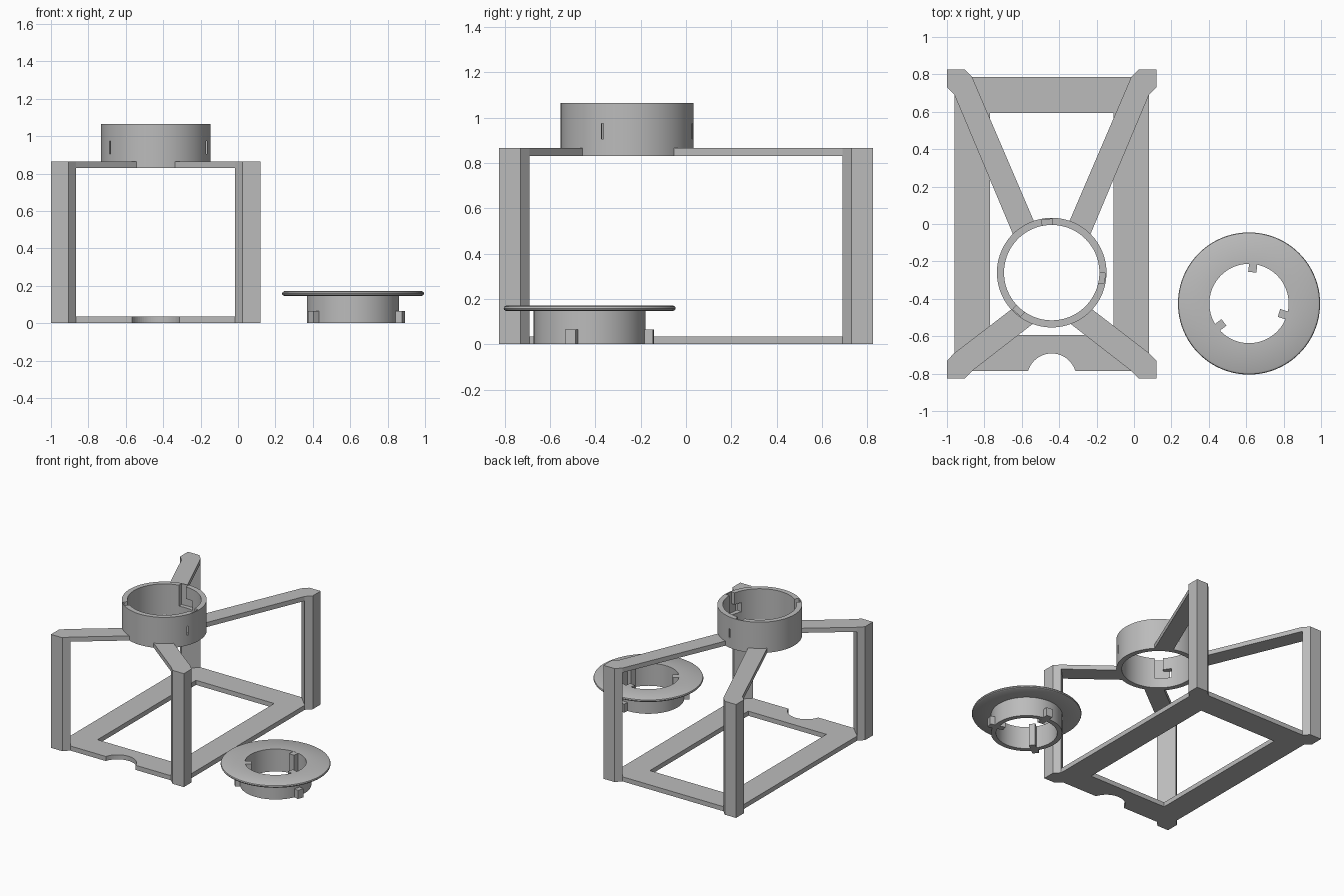
import bpy, bmesh, math
from mathutils import Matrix, Vector

cube = bpy.data.objects.get("Cube")
if cube:
    bpy.data.objects.remove(cube, do_unlink=True)

grey = bpy.data.materials.new("plain_grey")
grey.use_nodes = True
colour = (0.5, 0.5, 0.5, 1)
grey.diffuse_color = colour
grey.node_tree.nodes["Principled BSDF"].inputs["Base Color"].default_value = colour

FRAME_X = -0.44          # centre line of the stand
RING = (FRAME_X, -0.26)  # holder ring centre
CAP = (0.615, -0.425)    # loose cap centre
TOP = 0.865              # top of the legs
PLATE = 0.035            # thickness of base and arms


def finish(bm, name):
    bmesh.ops.recalc_face_normals(bm, faces=bm.faces)
    mesh = bpy.data.meshes.new(name)
    bm.to_mesh(mesh)
    bm.free()
    mesh.materials.append(grey)
    obj = bpy.data.objects.new(name, mesh)
    bpy.context.collection.objects.link(obj)
    return obj


def prism(name, points, z0, z1):
    """Extrude a flat outline between two heights."""
    bm = bmesh.new()
    face = bm.faces.new([bm.verts.new((x, y, z0)) for x, y in points])
    out = bmesh.ops.extrude_face_region(bm, geom=[face])
    verts = [v for v in out["geom"] if isinstance(v, bmesh.types.BMVert)]
    bmesh.ops.translate(bm, verts=verts, vec=(0, 0, z1 - z0))
    return finish(bm, name)


def lathe(name, profile, centre, steps=96):
    """Turn a closed (radius, height) profile around a vertical axis."""
    bm = bmesh.new()
    rings = []
    for i in range(steps):
        a = math.tau * i / steps
        rings.append([bm.verts.new((centre[0] + r * math.cos(a),
                                    centre[1] + r * math.sin(a), z)) for r, z in profile])
    n = len(profile)
    for i in range(steps):
        a, b = rings[i], rings[(i + 1) % steps]
        for j in range(n):
            k = (j + 1) % n
            bm.faces.new((a[j], b[j], b[k], a[k]))
    return finish(bm, name)


def radial_box(name, centre, degrees, r, side, z):
    """Box given by radial, sideways and height ranges at an angle."""
    bm = bmesh.new()
    bmesh.ops.create_cube(bm, size=1)
    ranges = (r, side, z)
    bm.transform(Matrix.Translation((centre[0], centre[1], 0))
                 @ Matrix.Rotation(math.radians(degrees), 4, "Z")
                 @ Matrix.Translation(Vector([(a + b) / 2 for a, b in ranges]))
                 @ Matrix.Diagonal([b - a for a, b in ranges] + [1]))
    return finish(bm, name)


def boolean(obj, tool, operation):
    """Cut or join a helper, then remove it."""
    mod = obj.modifiers.new("shape", "BOOLEAN")
    mod.operation, mod.solver, mod.object = operation, "EXACT", tool
    bpy.context.view_layer.objects.active = obj
    bpy.ops.object.modifier_apply(modifier=mod.name)
    bpy.data.objects.remove(tool, do_unlink=True)


def smooth(obj):
    bpy.ops.object.select_all(action="DESELECT")
    obj.select_set(True)
    bpy.context.view_layer.objects.active = obj
    bpy.ops.object.shade_smooth_by_angle(angle=math.radians(30))


# Legs and arms, mirrored about the stand's centre line
leg = [(0.56, 0.825), (0.465, 0.825), (0.425, 0.785), (0.52, 0.69), (0.56, 0.73)]
back_arm = [(0.425, 0.785), (0.52, 0.69), (0.205, -0.06), (0.095, 0.015)]
front_arm = [(0.425, -0.785), (0.52, -0.69), (0.217, -0.457), (0.1, -0.533)]
for side, s in (("left", 1), ("right", -1)):
    def place(points, flip=1):
        return [(FRAME_X + s * x, flip * y) for x, y in points]
    prism(f"{side}_back_leg", place(leg), 0, TOP)
    prism(f"{side}_front_leg", place(leg, -1), 0, TOP)
    prism(f"{side}_back_arm", place(back_arm), TOP - PLATE, TOP)
    prism(f"{side}_front_arm", place(front_arm), TOP - PLATE, TOP)

# Base frame with window and front notch
outer = [(0.52, 0.69), (0.425, 0.785), (-0.425, 0.785), (-0.52, 0.69),
         (-0.52, -0.69), (-0.425, -0.785), (0.425, -0.785), (0.52, -0.69)]
base = prism("base_frame", [(FRAME_X + x, y) for x, y in outer], 0, PLATE)
window = [(sx * 0.33 + FRAME_X, sy * 0.593)
          for sx, sy in ((1, 1), (-1, 1), (-1, -1), (1, -1))]
boolean(base, prism("window_cutter", window, -0.1, 0.1), "DIFFERENCE")
notch = [(FRAME_X + 0.132 * math.cos(math.tau * i / 64),
          -0.824 + 0.132 * math.sin(math.tau * i / 64)) for i in range(64)]
boolean(base, prism("notch_cutter", notch, -0.1, 0.1), "DIFFERENCE")

# Holder ring with twist-lock slots on the inside
ring = lathe("holder_ring", [(0.255, 0.83), (0.293, 0.83), (0.293, 1.065), (0.255, 1.065)], RING)
for angle in (95, -6, 229):
    entry = radial_box("slot_cutter", RING, angle, (0.22, 0.285), (-0.028, 0.028), (0.905, 1.2))
    turn = radial_box("turn_cutter", RING, angle, (0.22, 0.283), (-0.085, 0.02), (0.905, 0.975))
    boolean(entry, turn, "UNION")
    boolean(ring, entry, "DIFFERENCE")
smooth(ring)

# Loose cap: tube with a rounded flange
cap = lathe("cap", [(0.212, 0), (0.247, 0), (0.247, 0.146), (0.368, 0.146), (0.377, 0.151),
                    (0.38, 0.158), (0.377, 0.166), (0.368, 0.171), (0.212, 0.171)], CAP)
smooth(cap)

# Cap lugs outside and grip ribs inside
for i, angle in enumerate((84, -17.5, 217), 1):
    radial_box(f"lug_{i}", CAP, angle, (0.235, 0.283), (-0.024, 0.024), (0, 0.065))
    radial_box(f"grip_rib_{i}", CAP, angle, (0.168, 0.225), (-0.022, 0.022), (0, 0.17))
